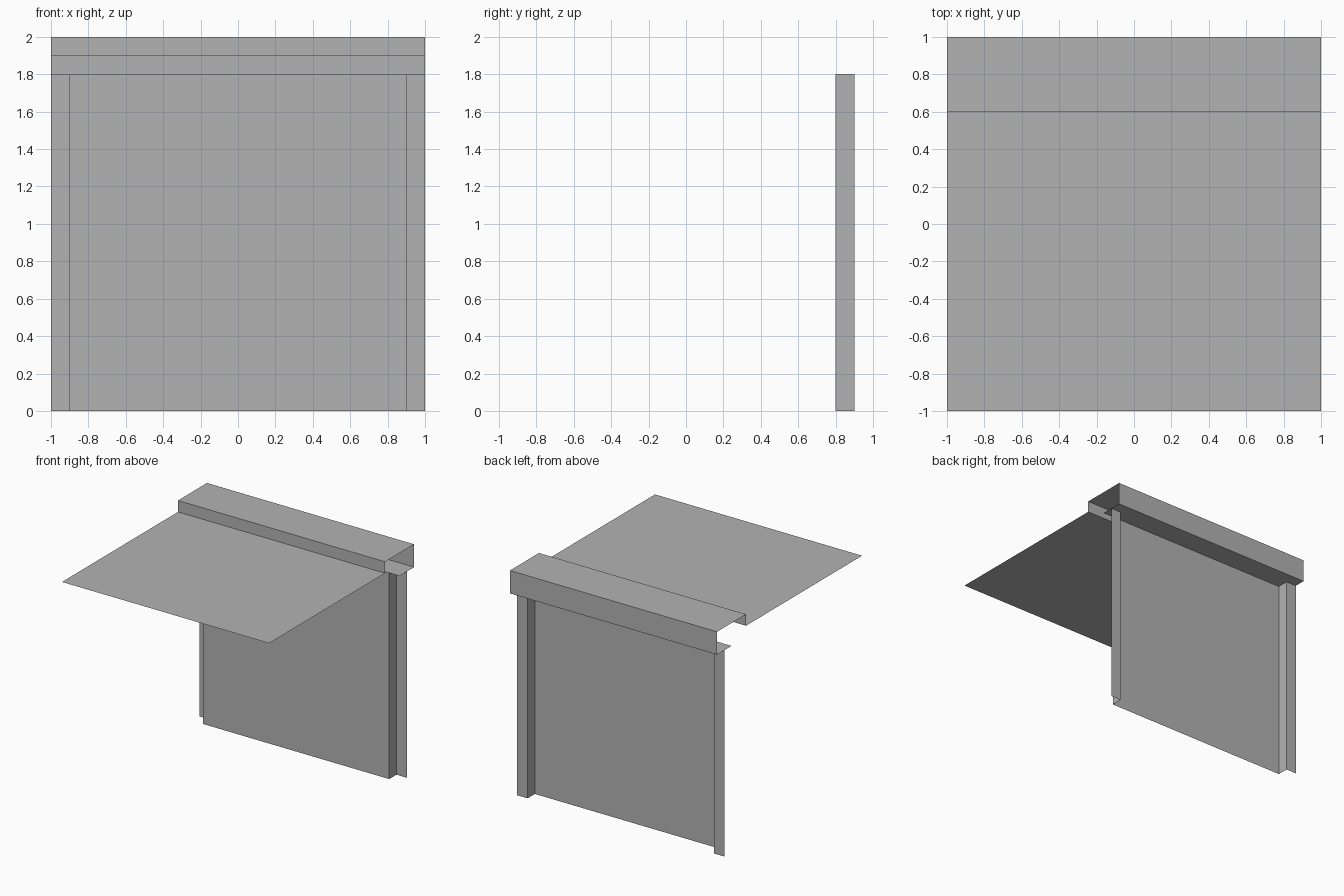
import bpy
import bmesh
from mathutils import Vector

cube = bpy.data.objects.get("Cube")
if cube:
    bpy.data.objects.remove(cube, do_unlink=True)

# Single sheet colour
grey = bpy.data.materials.new("plain grey")
grey.use_nodes = True
colour = (0.45, 0.45, 0.45, 1)
grey.diffuse_color = colour
grey.node_tree.nodes["Principled BSDF"].inputs["Base Color"].default_value = colour


def folded_sheet(name, profile, sweep):
    """Sweep an open profile along a vector into a thin folded sheet."""
    bm = bmesh.new()
    near = [bm.verts.new(p) for p in profile]
    far = [bm.verts.new(Vector(p) + Vector(sweep)) for p in profile]
    for i in range(len(profile) - 1):
        bm.faces.new((near[i], far[i], far[i + 1], near[i + 1]))
    mesh = bpy.data.meshes.new(name)
    bm.to_mesh(mesh)
    bm.free()
    mesh.materials.append(grey)
    obj = bpy.data.objects.new(name, mesh)
    bpy.context.collection.objects.link(obj)
    return obj


# Roof: flat sheet, step up, ridge, back fascia and turned-in lip
roof_section = [(-1, 1.9), (0.6, 1.9), (0.6, 2), (1, 2), (1, 1.8), (0.8, 1.8)]
folded_sheet("roof_sheet", [(-1, y, z) for y, z in roof_section], (2, 0, 0))

# Wall: recessed panel with side returns and outer flanges
half = [(0.9, 0.8), (0.9, 0.9), (1, 0.9)]
wall_section = [(-x, y) for x, y in reversed(half)] + half
wall_height = 1.8
folded_sheet("wall_panel", [(x, y, wall_height) for x, y in reversed(wall_section)],
             (0, 0, -wall_height))
bpy.data.objects["wall_panel"].data.flip_normals()
